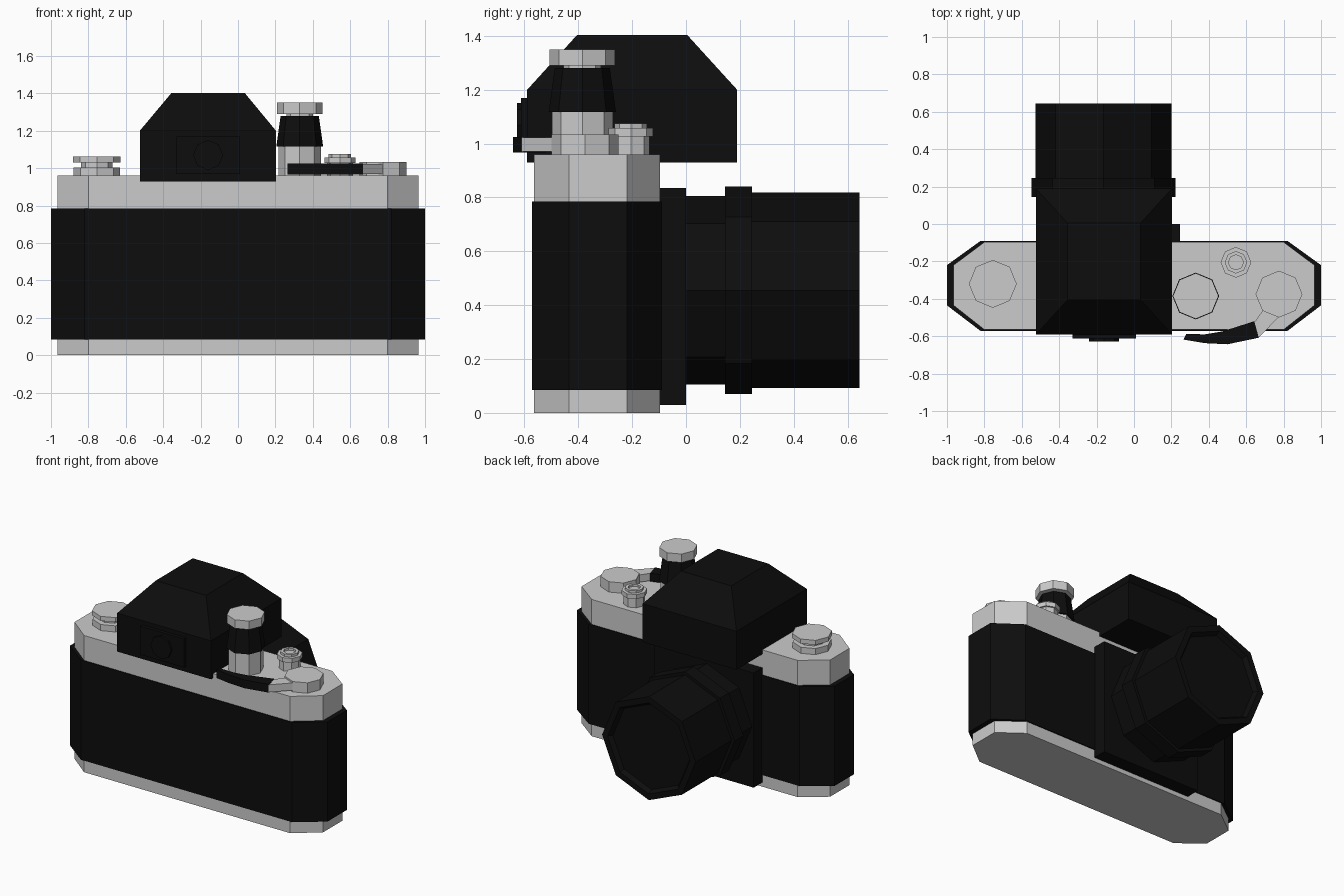
import bpy, bmesh
from math import cos, sin, pi
from mathutils import Vector

if "Cube" in bpy.data.objects:
    bpy.data.objects.remove(bpy.data.objects["Cube"])

black = bpy.data.materials.new("black")
black.diffuse_color = (0.004, 0.004, 0.004, 1)
black.use_nodes = True
black.node_tree.nodes["Principled BSDF"].inputs["Base Color"].default_value = black.diffuse_color


def finish(name, bm, mat=None):
    bmesh.ops.recalc_face_normals(bm, faces=bm.faces)
    me = bpy.data.meshes.new(name)
    bm.to_mesh(me)
    bm.free()
    ob = bpy.data.objects.new(name, me)
    bpy.context.collection.objects.link(ob)
    if mat:
        me.materials.append(mat)
    return ob


def loft(name, rings, mat=None):
    """Skin a stack of equal-length point loops and cap both ends."""
    bm = bmesh.new()
    loops = [[bm.verts.new(p) for p in r] for r in rings]
    n = len(loops[0])
    for a, b in zip(loops, loops[1:]):
        for i in range(n):
            j = (i + 1) % n
            bm.faces.new((a[i], a[j], b[j], b[i]))
    bm.faces.new(loops[0])
    bm.faces.new(loops[-1])
    return finish(name, bm, mat)


def slab(name, outline, z0, z1, mat=None):
    return loft(name, [[(x, y, z) for x, y in outline] for z in (z0, z1)], mat)


def rect(x0, x1, y0, y1):
    return [(x0, y0), (x1, y0), (x1, y1), (x0, y1)]


def turned(name, centre, profile, mat=None, axis='Z', n=8):
    """Eight-sided turned part; profile is (radius, distance along axis)."""
    c = Vector(centre)
    rings = []
    for r, h in profile:
        pts = [(r * cos(2 * pi * i / n), r * sin(2 * pi * i / n)) for i in range(n)]
        rings.append([c + Vector((u, v, h) if axis == 'Z' else (u, h, v)) for u, v in pts])
    return loft(name, rings, mat)


def body_outline(x, xc, y0, y1):
    ya, yb = -0.435, -0.22
    return [(x, ya), (x, yb), (xc, y1), (-xc, y1), (-x, yb), (-x, ya), (-xc, y0), (xc, y0)]


# Body: metal plates with a black covering between
metal = body_outline(0.965, 0.80, -0.565, -0.097)
slab("bottom_plate", metal, 0, 0.085)
slab("body_covering", body_outline(1.0, 0.82, -0.572, -0.09), 0.085, 0.785, black)
slab("top_plate", metal, 0.785, 0.96)

# Lens mount and barrel, with a shallow recess at the end
slab("lens_mount", rect(-0.525, 0.245, -0.1, 0), 0.03, 0.835, black)
turned("lens_barrel", (-0.163, 0, 0.455),
       [(0.35, -0.02), (0.35, 0.145), (0.385, 0.145), (0.385, 0.245), (0.363, 0.245),
        (0.363, 0.645), (0.32, 0.645), (0.30, 0.615)], black, 'Y')

# Prism housing: box with tapered roof
levels = [(rect(-0.525, 0.203, -0.59, 0.19), 0.93),
          (rect(-0.525, 0.203, -0.59, 0.19), 1.2),
          (rect(-0.355, 0.035, -0.405, 0.005), 1.403)]
loft("prism_housing", [[(x, y, z) for x, y in o] for o, z in levels], black)

# Eyepiece
slab("eyepiece_frame", rect(-0.33, 0.01, -0.613, -0.58), 0.97, 1.17, black)
turned("eyepiece_ring", (-0.16, 0, 1.07), [(0.08, -0.6), (0.08, -0.628)], black, 'Y')

# Rewind knob
turned("rewind_knob", (-0.755, -0.32, 0),
       [(0.125, 0.95), (0.125, 1.003), (0.085, 1.003), (0.085, 1.03),
        (0.128, 1.03), (0.128, 1.062)])

# Tall dial: metal base, black tapered grip, metal cap
dial = (0.33, -0.385, 0)
turned("dial_base", dial, [(0.113, 0.95), (0.113, 1.118)])
turned("dial_grip", dial, [(0.125, 1.117), (0.102, 1.28)], black)
turned("dial_cap", dial, [(0.07, 1.27), (0.07, 1.29), (0.122, 1.29), (0.122, 1.35)])

# Shutter button
turned("shutter_button", (0.545, -0.205, 0),
       [(0.07, 0.95), (0.07, 1.027), (0.082, 1.027), (0.082, 1.058), (0.06, 1.058),
        (0.06, 1.075), (0.04, 1.075), (0.04, 1.06)])

# Film advance lever
turned("advance_hub", (0.775, -0.375, 0), [(0.125, 0.95), (0.125, 1.033)])
slab("advance_arm", [(0.69, -0.46), (0.64, -0.53), (0.665, -0.61), (0.79, -0.48)], 0.97, 1.022)
slab("advance_grip", [(0.265, -0.618), (0.38, -0.637), (0.5, -0.643), (0.667, -0.608),
                      (0.643, -0.52), (0.47, -0.575), (0.38, -0.59), (0.28, -0.588)],
     0.967, 1.025, black)
